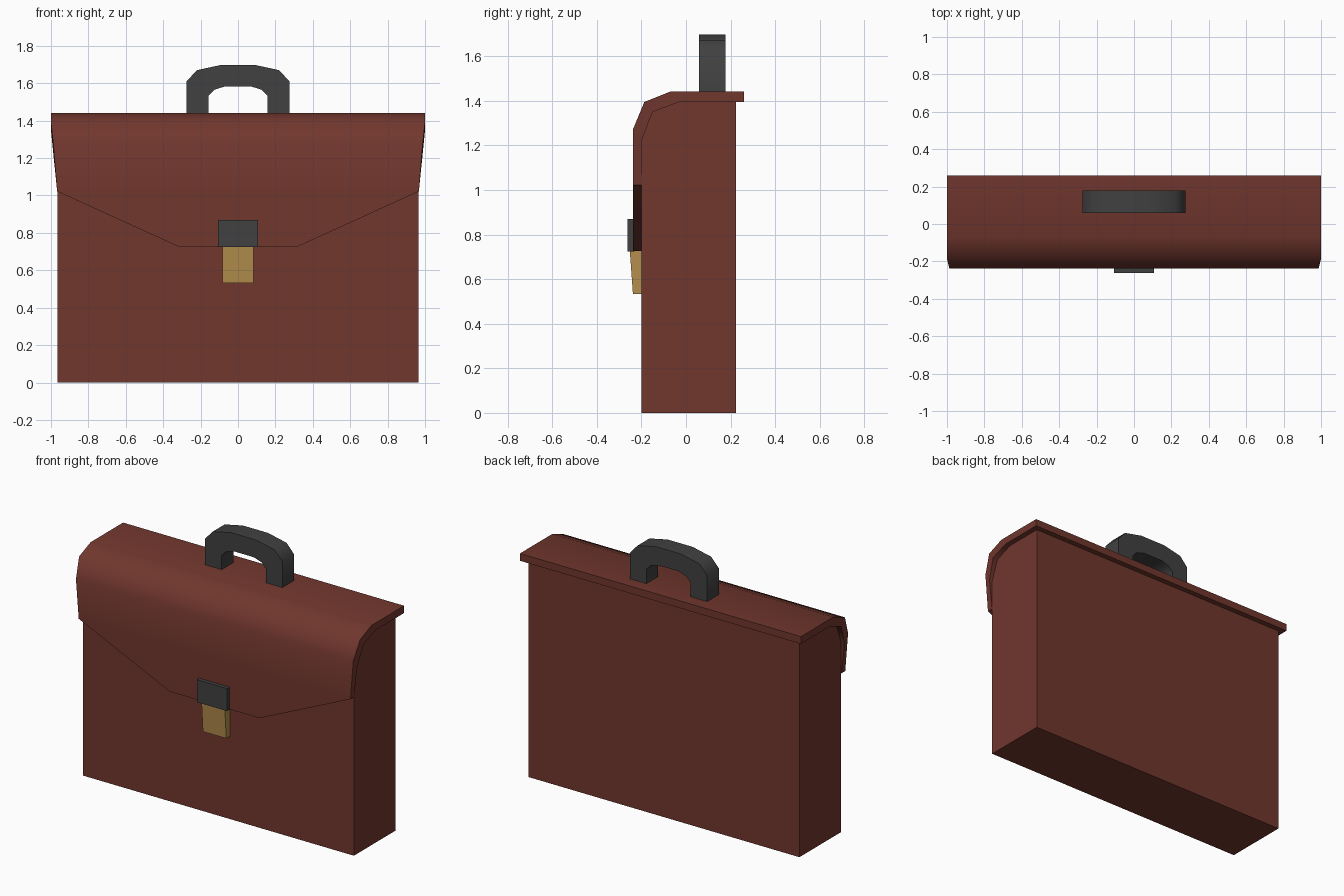
import bpy, bmesh, math

if "Cube" in bpy.data.objects:
    bpy.data.objects.remove(bpy.data.objects["Cube"])


def material(name, rgb):
    m = bpy.data.materials.new(name)
    m.diffuse_color = (*rgb, 1)
    m.use_nodes = True
    m.node_tree.nodes["Principled BSDF"].inputs["Base Color"].default_value = m.diffuse_color
    return m


LEATHER = material("brown_leather", (0.165, 0.038, 0.027))
DARK = material("dark_grey", (0.052, 0.052, 0.052))
BRASS = material("brass", (0.46, 0.27, 0.075))


def bridge(name, ring_a, ring_b, mat, smooth=None):
    """Solid between two matching outlines (end faces plus side quads)."""
    bm = bmesh.new()
    a = [bm.verts.new(p) for p in ring_a]
    b = [bm.verts.new(p) for p in ring_b]
    bm.faces.new(a)
    bm.faces.new(b)
    n = len(a)
    for i in range(n):
        j = (i + 1) % n
        bm.faces.new((a[i], a[j], b[j], b[i]))
    return finish(name, bm, mat, smooth)


def finish(name, bm, mat, smooth=None):
    bmesh.ops.recalc_face_normals(bm, faces=bm.faces)
    me = bpy.data.meshes.new(name)
    bm.to_mesh(me)
    bm.free()
    ob = bpy.data.objects.new(name, me)
    bpy.context.collection.objects.link(ob)
    me.materials.append(mat)
    if smooth:
        bpy.ops.object.select_all(action='DESELECT')
        ob.select_set(True)
        bpy.context.view_layer.objects.active = ob
        bpy.ops.object.shade_smooth_by_angle(angle=math.radians(smooth))
    return ob


def along_x(name, profile, half, mat):
    return bridge(name, [(-half, y, z) for y, z in profile],
                  [(half, y, z) for y, z in profile], mat)


# Case body, its rounded front top edge sits under the flap
along_x("case_body", [(0.225, 0), (0.225, 1.395), (-0.03, 1.395),
                      (-0.15, 1.35), (-0.20, 1.22), (-0.20, 0)], 0.965, LEATHER)

# Flap: outer (y, z), inner (y, z), half width at each station
stations = [
    ((0.26, 1.442), (0.26, 1.395), 1.0),
    ((-0.07, 1.442), (-0.03, 1.395), 1.0),
    ((-0.187, 1.395), (-0.15, 1.35), 1.0),
    ((-0.238, 1.272), (-0.20, 1.22), 0.987),
    ((-0.238, 1.022), (-0.20, 1.022), 0.967),
    ((-0.238, 0.727), (-0.20, 0.727), 0.32),
]
bm = bmesh.new()
rings = []
for (oy, oz), (iy, iz), w in stations:
    rings.append([bm.verts.new(p) for p in
                  ((-w, oy, oz), (w, oy, oz), (w, iy, iz), (-w, iy, iz))])
for r, s in zip(rings, rings[1:]):
    for i in range(4):
        j = (i + 1) % 4
        bm.faces.new((r[i], r[j], s[j], s[i]))
bm.faces.new(rings[0])
bm.faces.new(rings[-1])
finish("flap", bm, LEATHER, 50)

# Carrying handle: half outline mirrored into an arch
outer = [(0.275, 1.43), (0.275, 1.61), (0.22, 1.67), (0.09, 1.698)]
inner = [(0.157, 1.43), (0.157, 1.533), (0.127, 1.565), (0.07, 1.583)]


def arch(half):
    return half + [(-x, z) for x, z in reversed(half)]


bm = bmesh.new()
rings = []
for (ox, oz), (ix, iz) in zip(arch(outer), arch(inner)):
    rings.append([bm.verts.new(p) for p in
                  ((ox, 0.058, oz), (ox, 0.178, oz), (ix, 0.178, iz), (ix, 0.058, iz))])
for r, s in zip(rings, rings[1:]):
    for i in range(4):
        j = (i + 1) % 4
        bm.faces.new((r[i], r[j], s[j], s[i]))
bm.faces.new(rings[0])
bm.faces.new(rings[-1])
finish("handle", bm, DARK, 50)

# Clasp plate and tapered brass catch
along_x("clasp_plate", [(-0.23, 0.725), (-0.263, 0.725), (-0.263, 0.87), (-0.23, 0.87)],
        0.107, DARK)
along_x("clasp_catch", [(-0.20, 0.533), (-0.238, 0.533), (-0.252, 0.726), (-0.20, 0.726)],
        0.083, BRASS)
